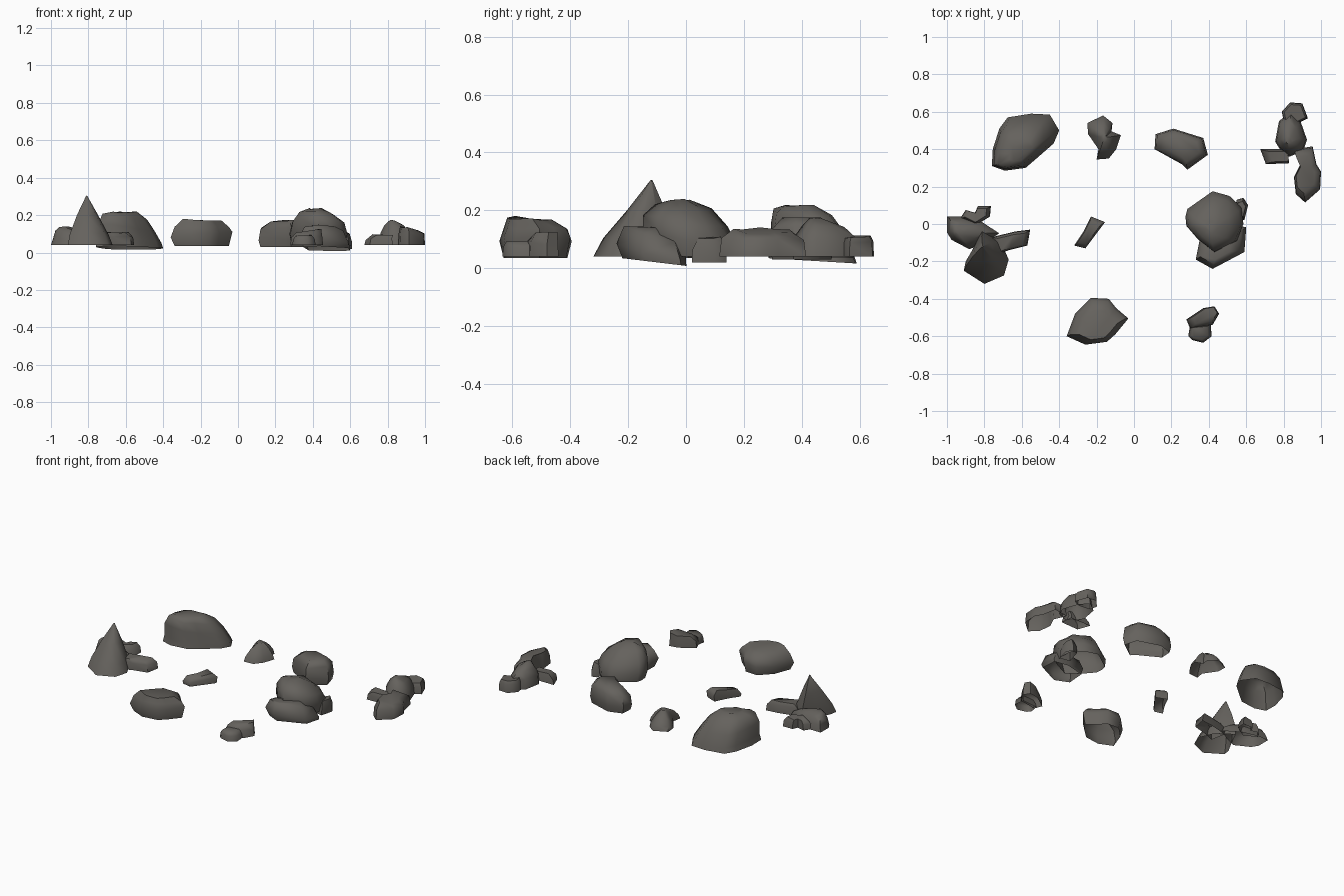
import bpy, bmesh, math, random

random.seed(4)
stone = bpy.data.materials.new("dark grey stone")
stone.diffuse_color = (0.13, 0.122, 0.11, 1)


def rock(name, outline, levels, wobble=0.005):
    """Loft a ground outline through levels (z, scale, shift x, shift y, slope x, slope y).
    The shell stays open underneath."""
    n = len(outline)
    cx = sum(p[0] for p in outline) / n
    cy = sum(p[1] for p in outline) / n
    bm = bmesh.new()
    rings = []
    for i, lv in enumerate(levels):
        z, s, dx, dy, sx, sy = (tuple(lv) + (0,) * 6)[:6]
        ring = []
        for x, y in outline:
            px, py = (x - cx) * s, (y - cy) * s
            j = random.uniform(-wobble, wobble) if i else 0
            ring.append(bm.verts.new((cx + dx + px, cy + dy + py, z + sx * px + sy * py + j)))
        rings.append(ring)
    for a, b in zip(rings, rings[1:]):
        for k in range(n):
            m = (k + 1) % n
            bm.faces.new((a[k], a[m], b[m], b[k]))
    cap = bm.faces.new(rings[-1])
    bmesh.ops.recalc_face_normals(bm, faces=bm.faces)
    cap.normal_update()
    if cap.normal.z < 0:
        bmesh.ops.reverse_faces(bm, faces=bm.faces)
    me = bpy.data.meshes.new(name)
    bm.to_mesh(me)
    bm.free()
    ob = bpy.data.objects.new(name, me)
    bpy.context.collection.objects.link(ob)
    me.materials.append(stone)
    bpy.ops.object.select_all(action='DESELECT')
    ob.select_set(True)
    bpy.context.view_layer.objects.active = ob
    bpy.ops.object.shade_smooth_by_angle(angle=math.radians(60))


# Large boulder, back left, with a low skirt
rock("back_left_boulder",
     [(-.76, .31), (-.755, .40), (-.72, .51), (-.675, .57), (-.55, .59), (-.45, .585),
      (-.40, .50), (-.43, .43), (-.51, .36), (-.58, .30), (-.69, .285)],
     [(.025, 1, 0, 0, 0, -.06), (.06, .95, 0, 0, -.04, -.1), (.13, .85, -.015, -.015, -.1, -.1),
      (.19, .66, -.02, -.035, -.1, -.05), (.215, .35, -.015, -.05)])

# Small back stone
rock("back_small_stone",
     [(-.25, .54), (-.165, .58), (-.115, .54), (-.12, .495), (-.07, .475),
      (-.095, .40), (-.135, .35), (-.2, .345), (-.19, .40), (-.245, .48)],
     [(.035, 1), (.065, .9), (.1, .6), (.13, .22)])

# Back right boulder, higher on its right side
rock("back_right_boulder",
     [(.11, .40), (.115, .48), (.21, .51), (.37, .46), (.395, .37), (.285, .29), (.255, .32)],
     [(.03, .93), (.07, 1), (.135, .93, 0, 0, .08, .04), (.172, .62, .01, 0, .06, .04)])

# Front boulder
rock("front_boulder",
     [(-.36, -.60), (-.315, -.48), (-.23, -.395), (-.135, -.4), (-.095, -.45),
      (-.03, -.505), (-.1, -.59), (-.145, -.63), (-.26, -.645)],
     [(.035, .88), (.1, 1, 0, 0, .08, 0), (.14, .88), (.17, .62, 0, -.02, -.03, -.05)])

# Middle flat stone
rock("middle_small_stone",
     [(-.32, -.115), (-.27, -.04), (-.23, .04), (-.155, .01), (-.26, -.13)],
     [(.035, .95), (.065, 1, 0, 0, 0, .12), (.095, .75, 0, 0, 0, .15)])

# Front right pair
rock("front_right_stone",
     [(.28, -.51), (.37, -.45), (.43, -.44), (.455, -.48), (.42, -.54), (.3, -.56)],
     [(.04, 1), (.085, .95), (.115, .75, .01, .01, .15, 0)])
rock("front_right_pebble",
     [(.29, -.6), (.3, -.54), (.41, -.53), (.415, -.6), (.37, -.635), (.31, -.62)],
     [(.04, 1), (.07, .92), (.09, .7)])

# Centre right boulder, with leaning slab and pebble
rock("centre_right_boulder",
     [(.275, .04), (.285, .08), (.42, .175), (.51, .15), (.575, .09),
      (.585, 0), (.55, -.09), (.43, -.15), (.34, -.08), (.28, -.01)],
     [(.04, .92, 0, .01), (.1, 1, 0, 0, 0, -.1), (.16, .9, 0, -.015, 0, -.15),
      (.21, .6, -.01, -.025, -.05, -.08), (.235, .2, -.01, -.04)])
rock("centre_right_slab",
     [(.34, -.14), (.33, -.19), (.42, -.24), (.59, -.15), (.6, -.02), (.5, 0), (.36, -.04)],
     [(.02, .92, .01, .01, 0, -.12), (.06, 1, 0, 0, -.1, -.15), (.12, .8, 0, 0, -.1, -.2),
      (.14, .45, 0, -.02, 0, -.1)])
rock("centre_right_pebble",
     [(.52, .03), (.55, .13), (.585, .14), (.61, .1), (.59, .02)],
     [(.02, 1), (.06, .97), (.105, .65)])

# Left cluster: pointed rock, low stones and side arm
rock("left_peak",
     [(-.8, -.32), (-.91, -.25), (-.9, -.2), (-.865, -.14), (-.81, -.03),
      (-.71, -.1), (-.67, -.19), (-.695, -.275)],
     [(.04, 1), (.1, .86, -.005, .015), (.2, .47, -.012, .045), (.3, .03, -.015, .068)])
rock("left_low_stone",
     [(-1, .04), (-.925, .04), (-.82, .015), (-.72, -.05), (-.8, -.1), (-.88, -.135),
      (-.975, -.085), (-1, -.045)],
     [(.04, 1), (.08, .88), (.115, .6, -.02, 0), (.135, .2, -.045, 0)])
rock("left_back_pebble",
     [(-.93, .03), (-.9, .075), (-.85, .06), (-.835, .095), (-.765, .095), (-.77, .04), (-.85, -.01)],
     [(.04, 1), (.075, .93), (.1, .7)])
rock("left_side_arm",
     [(-.76, -.07), (-.635, -.04), (-.555, -.03), (-.57, -.115), (-.67, -.14), (-.74, -.17)],
     [(.04, 1), (.085, .94), (.105, .7)])

# Right cluster: main stone, hook behind, pebble and front stone
rock("right_main_stone",
     [(.755, .44), (.775, .55), (.84, .6), (.89, .55), (.925, .45), (.905, .39),
      (.83, .36), (.78, .4)],
     [(.04, 1), (.1, .92), (.145, .6, -.005, 0), (.172, .2, -.01, -.02)])
rock("right_back_hook",
     [(.8, .55), (.79, .6), (.835, .65), (.9, .645), (.93, .565), (.88, .54)],
     [(.04, 1), (.09, .95), (.108, .8)])
rock("right_pebble",
     [(.675, .4), (.82, .4), (.83, .325), (.705, .32)],
     [(.04, 1), (.07, .9), (.095, .7, .02, 0)])
rock("right_front_stone",
     [(.855, .4), (.955, .415), (.975, .32), (1, .28), (.995, .185), (.915, .115),
      (.865, .16), (.855, .25), (.89, .32)],
     [(.04, 1), (.1, .95), (.13, .68, -.01, 0, -.15, 0)])
